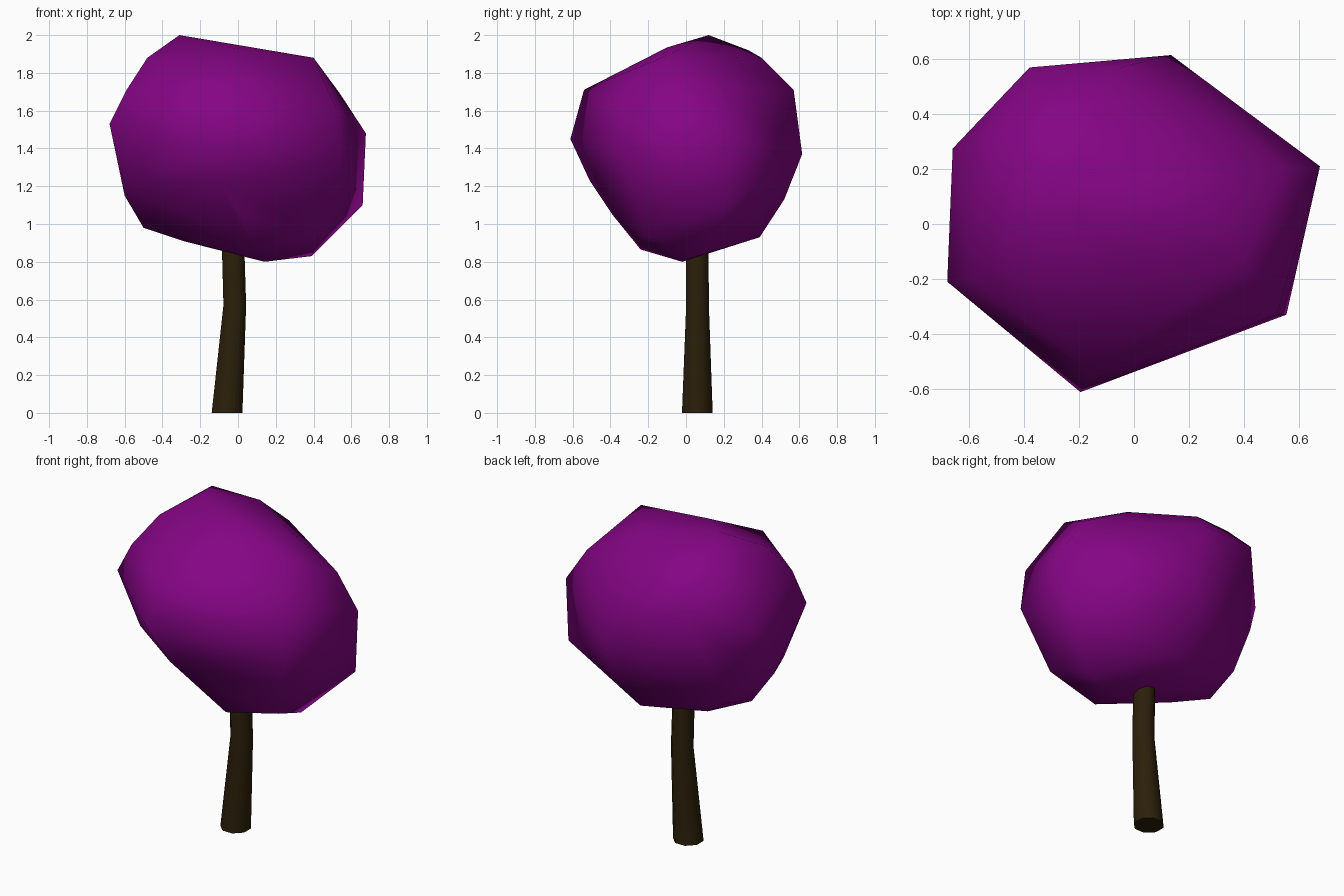
import bpy
import bmesh
from math import cos, sin, tau
from mathutils import Vector

cube = bpy.data.objects.get("Cube")
if cube:
    bpy.data.objects.remove(cube, do_unlink=True)


def make_material(name, colour):
    mat = bpy.data.materials.new(name)
    mat.use_nodes = True
    mat.diffuse_color = colour
    bsdf = mat.node_tree.nodes["Principled BSDF"]
    bsdf.inputs["Base Color"].default_value = colour
    bsdf.inputs["Roughness"].default_value = 0.9
    return mat


def finish(bm, name, mat, is_smooth):
    """Turn a bmesh into an object, smoothing the faces chosen by a rule."""
    bmesh.ops.recalc_face_normals(bm, faces=bm.faces)
    for face in bm.faces:
        face.smooth = is_smooth(face)
    mesh = bpy.data.meshes.new(name)
    bm.to_mesh(mesh)
    bm.free()
    mesh.materials.append(mat)
    obj = bpy.data.objects.new(name, mesh)
    bpy.context.scene.collection.objects.link(obj)
    return obj


purple = make_material("purple leaves", (0.235, 0.0015, 0.235, 1))
brown = make_material("dark brown bark", (0.024, 0.014, 0.003, 1))

# Canopy: a faceted lump wrapped around its corner points, softly shaded
crown = [(-.31, .12, 2), (-.06, -.1, 1.935), (.4, -.13, 1.88), (.2, .18, 1.885),
         (-.13, .4, 1.88), (-.41, .33, 1.92), (-.48, -.085, 1.88)]
shoulder = [(-.38, .57, 1.7), (-.05, .57, 1.71), (.54, .2, 1.69),
            (-.59, -.2, 1.71), (-.15, -.54, 1.71), (.52, -.33, 1.61)]
belly = [(.677, .21, 1.48), (-.68, -.21, 1.53), (-.195, -.612, 1.45),
         (.135, .615, 1.37), (.555, -.33, 1.35), (-.66, .275, 1.54),
         (-.6, .3, 1.36)]
underside = [(.66, .21, 1.1), (-.6, -.01, 1.15), (-.57, -.145, 1.19),
             (-.11, -.51, 1.23), (.01, -.39, 1.05), (.43, -.22, .94),
             (.13, .52, 1.13), (-.48, .3, 1.05), (-.5, .07, .98)]
bottom = [(.14, -.02, .8), (.39, .06, .83), (.085, -.24, .865),
          (-.28, -.02, .915), (-.29, .2, .91), (.04, .39, .93)]

bm = bmesh.new()
for point in crown + shoulder + belly + underside + bottom:
    bm.verts.new(point)
bmesh.ops.convex_hull(bm, input=bm.verts)
loose = [v for v in bm.verts if not v.link_faces]
bmesh.ops.delete(bm, geom=loose, context="VERTS")
finish(bm, "canopy", purple, lambda face: True)

# Trunk: a bent, tapering eight-sided tube of stacked rings
SIDES = 8
sections = [((-.058, .06, 0), .088), ((-.017, .061, .57), .065),
            ((-.028, .06, .95), .064)]
bm = bmesh.new()
rings = []
for centre, radius in sections:
    angles = [tau * (i + .5) / SIDES for i in range(SIDES)]
    rings.append([bm.verts.new(Vector(centre) + radius * Vector(
        (cos(a), sin(a), 0))) for a in angles])
for low, high in zip(rings, rings[1:]):
    for i in range(SIDES):
        j = (i + 1) % SIDES
        bm.faces.new((low[i], low[j], high[j], high[i]))
caps = [bm.faces.new(rings[0]), bm.faces.new(rings[-1])]
for cap in caps:
    for edge in cap.edges:
        edge.smooth = False
finish(bm, "trunk", brown, lambda face: len(face.verts) == 4)
